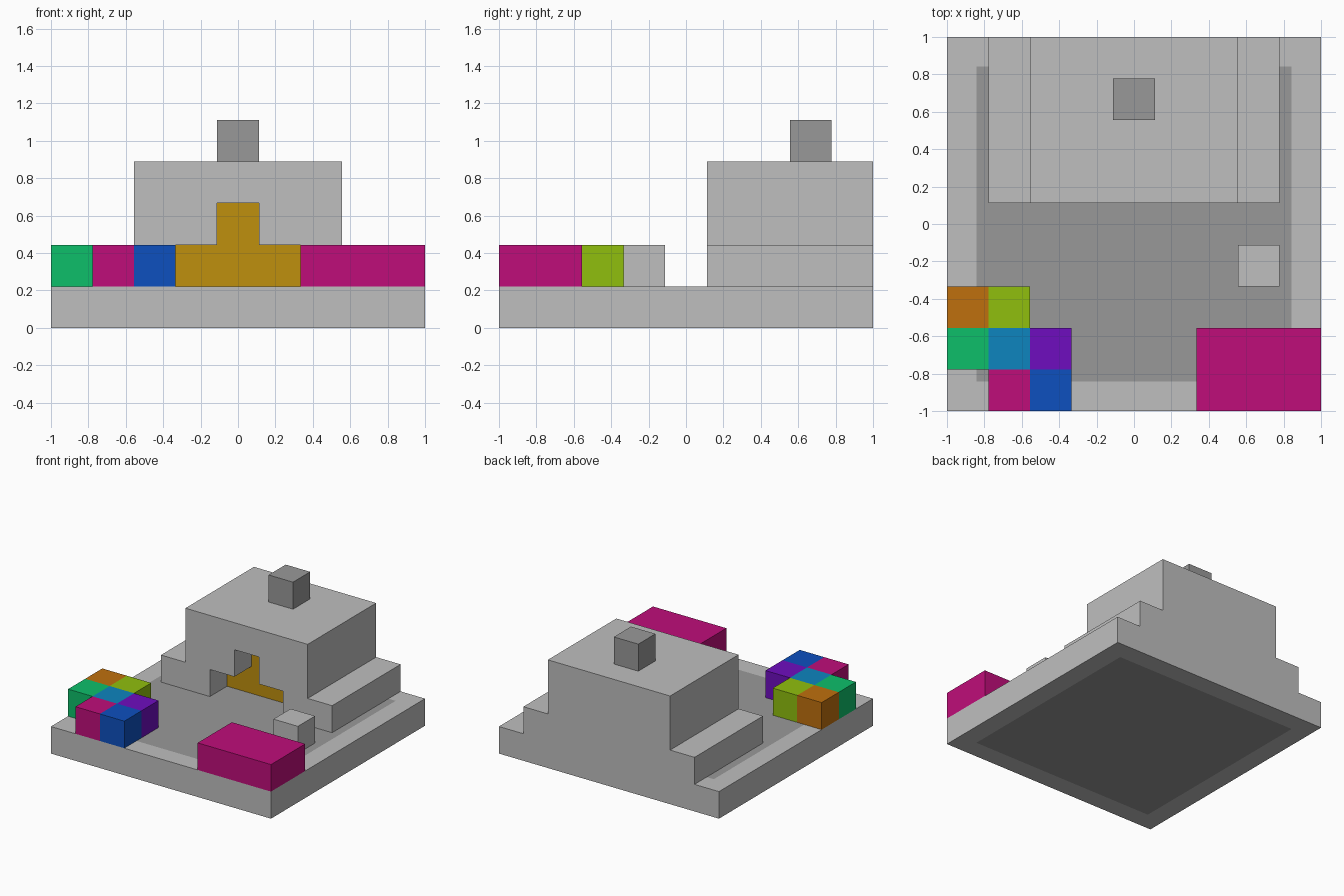
import bpy
import bmesh

U = 1 / 9  # half of one building block

cube = bpy.data.objects.get("Cube")
if cube:
    bpy.data.objects.remove(cube, do_unlink=True)


def material(name, rgb):
    """Flat material from display values, stored as linear."""
    col = [((c / 255 + 0.055) / 1.055) ** 2.4 if c > 10 else c / 255 / 12.92 for c in rgb] + [1]
    m = bpy.data.materials.new(name)
    m.use_nodes = True
    m.diffuse_color = col
    m.node_tree.nodes["Principled BSDF"].inputs["Base Color"].default_value = col
    return m


light = material("light grey", (191, 191, 191))
dark = material("dark grey", (153, 153, 153))
amber = material("amber", (191, 144, 13))
magenta = material("magenta", (191, 13, 122))
blue = material("blue", (13, 80, 191))
green = material("green", (13, 191, 106))
orange = material("orange", (191, 112, 13))
lime = material("lime", (144, 191, 13))
sky = material("sky blue", (13, 133, 191))
purple = material("purple", (110, 13, 191))


def finish(name, bm, *mats):
    bmesh.ops.recalc_face_normals(bm, faces=bm.faces[:])
    me = bpy.data.meshes.new(name)
    bm.to_mesh(me)
    bm.free()
    for m in mats:
        me.materials.append(m)
    ob = bpy.data.objects.new(name, me)
    bpy.context.collection.objects.link(ob)
    return ob


def box_mesh(lo, hi):
    bm = bmesh.new()
    bmesh.ops.create_cube(bm, size=1)
    for v in bm.verts:
        v.co = [U * (h if c > 0 else l) for c, l, h in zip(v.co, lo, hi)]
    return bm


def box(name, lo, hi, mat):
    return finish(name, box_mesh(lo, hi), mat)


# Base slab with a dark floor panel set flush in its top and underside
bm = box_mesh((-9, -9, 0), (9, 9, 2))
caps = [f for f in bm.faces if abs(f.normal.z) > 0.5]
bmesh.ops.inset_individual(bm, faces=caps, thickness=2 * U)
for f in caps:
    f.material_index = 1
finish("base", bm, light, dark)


def house():
    """Stepped house with a recessed stepped doorway, as one closed mesh."""
    front, recess, back = 1, 3, 9
    half_wall = [(7, 2), (7, 4), (5, 4), (5, 8)]
    half_door = [(3, 2), (3, 4), (1, 4), (1, 6)]

    def mirrored(half):
        return [(-x, z) for x, z in half] + half[::-1]

    bm = bmesh.new()

    def ring(outline, y):
        return [bm.verts.new((x * U, y * U, z * U)) for x, z in outline]

    def strip(a, b):
        for i in range(len(a) - 1):
            bm.faces.new((a[i], a[i + 1], b[i + 1], b[i]))

    wall, door = mirrored(half_wall), mirrored(half_door)
    wf, wb = ring(wall, front), ring(wall, back)
    df, db = ring(door, front), ring(door, recess)
    bm.faces.new(wf + df[::-1])
    bm.faces.new(wb)
    strip(wf, wb)
    strip(df, db)
    bm.faces.new((wf[0], df[0], db[0], db[-1], df[-1], wf[-1], wb[-1], wb[0]))
    bm.faces.new(db).material_index = 1  # door panel
    return finish("house", bm, light, amber)


house()
box("chimney", (-1, 5, 8), (1, 7, 10), dark)

# Loose blocks in the yard
box("front_block", (3, -9, 2), (9, -5, 4), magenta)
box("small_block", (5, -3, 2), (7, -1, 4), light)

# Cluster of coloured cubes, rows from front to back
rows = [
    [None, magenta, blue],
    [green, sky, purple],
    [orange, lime, None],
]
for r, row in enumerate(rows):
    for c, mat in enumerate(row):
        if mat:
            x, y = -9 + 2 * c, -9 + 2 * r
            box(mat.name.replace(" ", "_") + "_cube", (x, y, 2), (x + 2, y + 2, 4), mat)
